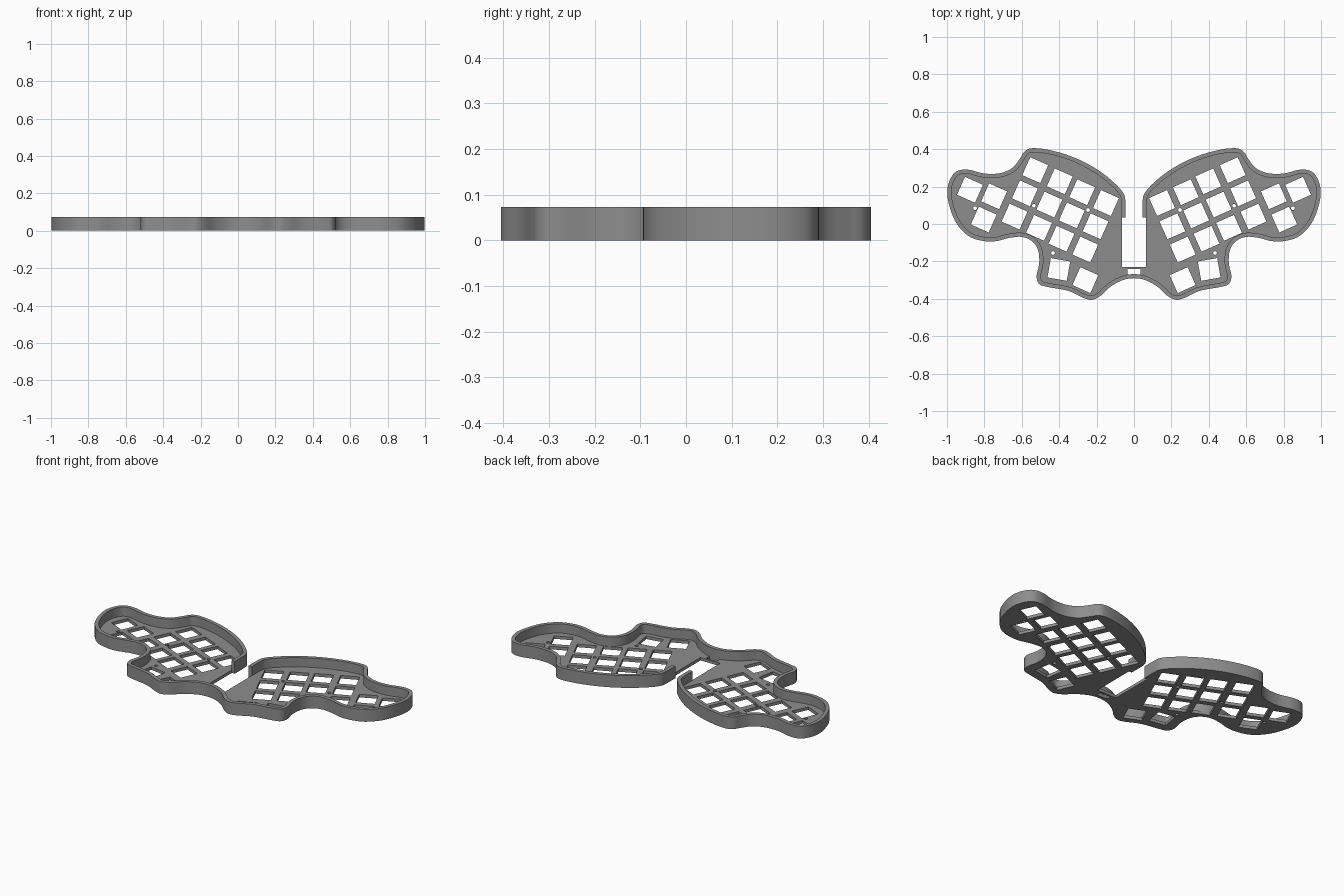
import bpy, bmesh, math
from mathutils import Vector

if "Cube" in bpy.data.objects:
    bpy.data.objects.remove(bpy.data.objects["Cube"])

HEIGHT, FLOOR, WALL = 0.073, 0.018, 0.022
KEY = 0.105

grey = bpy.data.materials.new("grey_plastic")
grey.diffuse_color = (0.27, 0.27, 0.27, 1)
grey.use_nodes = True
grey.node_tree.nodes["Principled BSDF"].inputs["Base Color"].default_value = grey.diffuse_color

# Right half of the outline, front centre round to the end of the inner wall
HALF = [(0, -.29), (.06, -.30), (.125, -.335), (.18, -.385), (.225, -.405), (.27, -.395),
        (.35, -.358), (.46, -.337), (.505, -.322), (.521, -.28), (.507, -.21), (.513, -.14),
        (.545, -.092), (.60, -.069), (.665, -.074), (.74, -.092), (.81, -.09), (.885, -.064),
        (.95, .005), (.988, .10), (.998, .18), (.98, .245), (.945, .283), (.885, .29),
        (.80, .27), (.715, .272), (.65, .30), (.61, .35), (.585, .388), (.545, .405),
        (.46, .397), (.35, .367), (.245, .32), (.155, .262), (.085, .20), (.052, .155),
        (.046, .11), (.046, .035)]


def smooth_path(pts, n=6):
    """Catmull-Rom curve through the points."""
    p = [Vector(q) for q in pts]
    p = [2 * p[0] - p[1]] + p + [2 * p[-1] - p[-2]]
    out = []
    for a, b, c, d in zip(p, p[1:], p[2:], p[3:]):
        for i in range(n):
            t = i / n
            out.append(.5 * (2 * b + (c - a) * t + (2 * a - 5 * b + 4 * c - d) * t * t
                             + (3 * b - a - 3 * c + d) * t ** 3))
    return out + [p[-2]]


def inset(path, dist):
    """Offset an open counter-clockwise path to its inner side."""
    out = []
    for i, q in enumerate(path):
        t = (path[min(i + 1, len(path) - 1)] - path[max(i - 1, 0)]).normalized()
        out.append(q + Vector((-t.y, t.x)) * dist)
    return out


def slab(name, loops, z0, z1):
    """Extrude a flat shape; loops after the first are holes."""
    cu = bpy.data.curves.new(name, 'CURVE')
    cu.dimensions, cu.fill_mode, cu.extrude = '2D', 'BOTH', (z1 - z0) / 2
    for loop in loops:
        sp = cu.splines.new('POLY')
        sp.points.add(len(loop) - 1)
        for pt, q in zip(sp.points, loop):
            pt.co = (q[0], q[1], 0, 1)
        sp.use_cyclic_u = True
    ob = bpy.data.objects.new(name, cu)
    bpy.context.collection.objects.link(ob)
    bpy.ops.object.select_all(action='DESELECT')
    ob.select_set(True)
    bpy.context.view_layer.objects.active = ob
    bpy.ops.object.convert(target='MESH')
    ob = bpy.context.object
    bm = bmesh.new()
    bm.from_mesh(ob.data)
    bmesh.ops.translate(bm, verts=bm.verts, vec=(0, 0, (z0 + z1) / 2))
    bmesh.ops.remove_doubles(bm, verts=bm.verts, dist=1e-5)
    bmesh.ops.recalc_face_normals(bm, faces=bm.faces)
    bm.to_mesh(ob.data)
    bm.free()
    ob.data.materials.clear()
    ob.data.materials.append(grey)
    bpy.ops.object.shade_smooth_by_angle(angle=math.radians(30))
    return ob


def ngon(x, y, r, n, turn):
    return [(x + r * math.cos(turn + math.tau * i / n),
             y + r * math.sin(turn + math.tau * i / n)) for i in range(n)]


def mirrored(loop):
    return [(-x, y) for x, y in loop]


# Key openings: four tilted columns of three, outer keys and thumb keys
TILT = math.radians(24)
down = Vector((math.sin(TILT), -math.cos(TILT))) * .136
keys = []
for top, count in (((.15, .112), 3), ((.277, .17), 3), ((.397, .228), 3), ((.528, .288), 3),
                   ((.748, .148), 2), ((.877, .183), 1)):
    keys += [(*(Vector(top) + down * i), TILT) for i in range(count)]
keys += [(.402, -.243, math.radians(10)), (.26, -.30, TILT)]
holes = [ngon(x, y, KEY / math.sqrt(2), 4, a + math.pi / 4) for x, y, a in keys]

# Screw holes
holes += [ngon(x, y, .01, 16, 0) for x, y in ((.246, .075), (.535, .097), (.433, -.155), (.85, .085))]
holes += [mirrored(h) for h in holes]

# Small strap slot at the front of the bridge
holes.append([(-.035, -.27), (.035, -.27), (.035, -.24), (-.035, -.24)])

# Full outer path, from the left inner wall end to the right one
outer = smooth_path([(-x, y) for x, y in HALF[:0:-1]] + HALF)

# Floor plate with the central bay cut out
bay = [(.065, .035), (.065, -.23), (-.065, -.23), (-.065, .035)]
slab("floor_plate", [outer + bay] + holes, 0, FLOOR)

# Rim wall standing on the edge of the floor
slab("rim_wall", [outer + inset(outer, WALL)[::-1]], FLOOR, HEIGHT)
